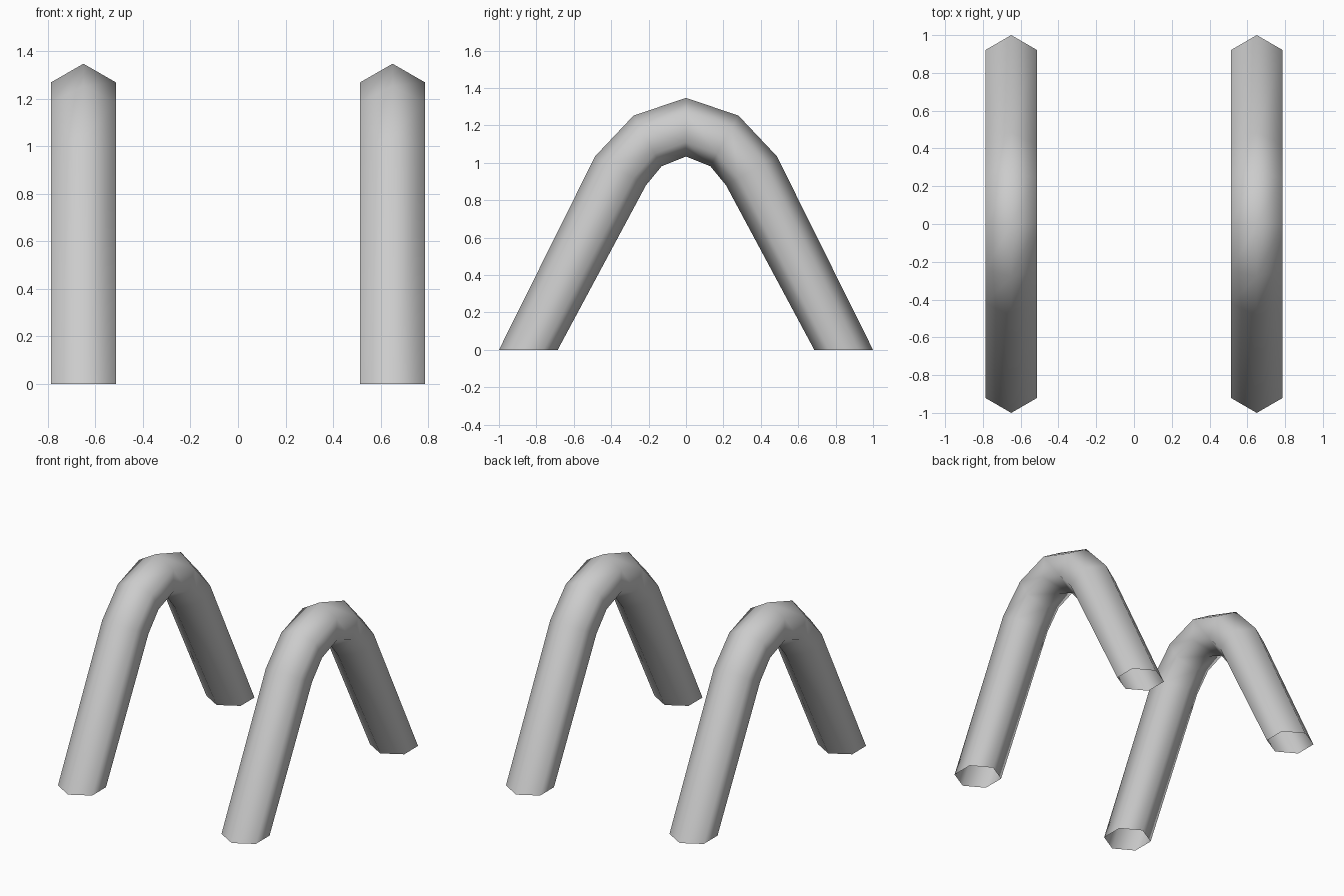
import bpy, bmesh
from math import cos, sin, pi
from mathutils import Vector

cube = bpy.data.objects.get("Cube")
if cube:
    bpy.data.objects.remove(cube)

grey = bpy.data.materials.new("plain grey")
grey.use_nodes = True
colour = (0.6, 0.6, 0.6, 1)
grey.diffuse_color = colour
grey.node_tree.nodes["Principled BSDF"].inputs["Base Color"].default_value = colour

SIDES = 6
RADIUS = 0.157
SPACING = 0.65

# Outer and inner (y, z) corners of each ring, from the front foot to the crown
half = [((-1, 0), (-0.686, 0)),
        ((-0.486, 1.035), (-0.214, 0.88)),
        ((-0.28, 1.253), (-0.13, 0.982)),
        ((0, 1.347), (0, 1.034))]
# Mirror the front half to get the back leg
rings = half + [tuple((-y, z) for y, z in pair) for pair in reversed(half[:-1])]


def bent_tube(name, x):
    """Open six-sided tube swept through the rings."""
    bm = bmesh.new()
    loops = []
    for outer, inner in rings:
        a, b = Vector((0, *outer)), Vector((0, *inner))
        centre, arm = (a + b) / 2, (a - b) / 2
        loops.append([bm.verts.new(centre + arm * cos(t) + Vector((RADIUS * sin(t), 0, 0)))
                      for t in (2 * pi * i / SIDES for i in range(SIDES))])
    for low, high in zip(loops, loops[1:]):
        for i in range(SIDES):
            j = (i + 1) % SIDES
            bm.faces.new((low[i], low[j], high[j], high[i])).smooth = True
    bmesh.ops.recalc_face_normals(bm, faces=bm.faces)
    # Make sure the walls face outwards
    bm.faces.ensure_lookup_table()
    face = bm.faces[0]
    first_centre = sum((v.co for v in loops[0] + loops[1]), Vector()) / (2 * SIDES)
    if face.normal.dot(face.calc_center_median() - first_centre) < 0:
        bmesh.ops.reverse_faces(bm, faces=bm.faces)
    mesh = bpy.data.meshes.new(name)
    bm.to_mesh(mesh)
    bm.free()
    mesh.materials.append(grey)
    obj = bpy.data.objects.new(name, mesh)
    obj.location.x = x
    bpy.context.collection.objects.link(obj)


# Two matching arched supports
bent_tube("left_arch_support", SPACING)
bent_tube("right_arch_support", -SPACING)
